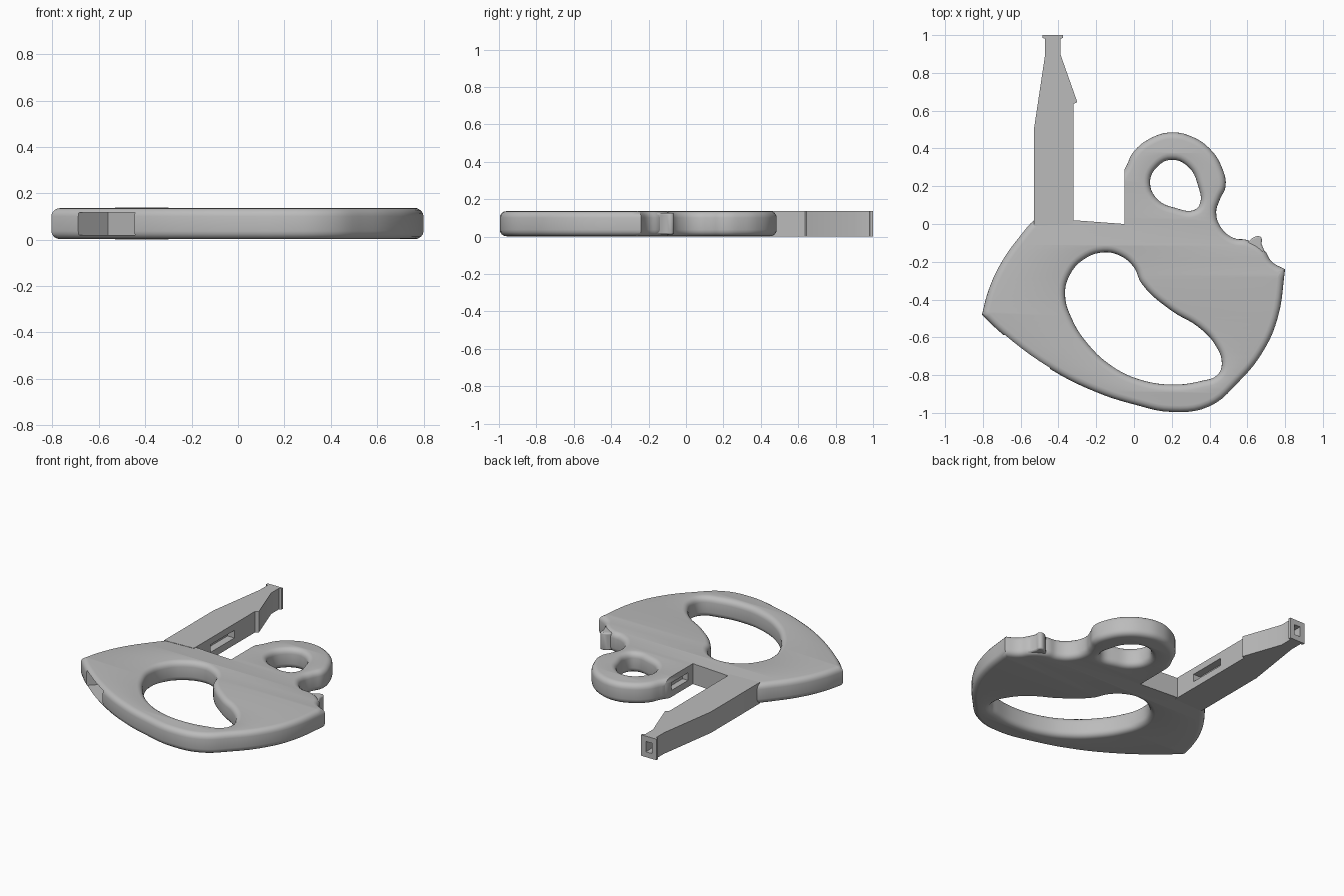
import bpy, bmesh, math
from mathutils import Matrix

if "Cube" in bpy.data.objects:
    bpy.data.objects.remove(bpy.data.objects["Cube"], do_unlink=True)

HEIGHT = 0.138
MID = HEIGHT / 2
ROUND = 0.035

grey = bpy.data.materials.new("matte grey")
grey.use_nodes = True
grey.diffuse_color = (0.5, 0.5, 0.5, 1)
grey.node_tree.nodes["Principled BSDF"].inputs["Base Color"].default_value = (0.5, 0.5, 0.5, 1)


def add_object(name, data):
    obj = bpy.data.objects.new(name, data)
    bpy.context.scene.collection.objects.link(obj)
    return obj


def bake(obj):
    """Replace an object's data with its evaluated, welded mesh."""
    bpy.context.view_layer.update()
    deps = bpy.context.evaluated_depsgraph_get()
    mesh = bpy.data.meshes.new_from_object(obj.evaluated_get(deps))
    name, place = obj.name, obj.matrix_world.copy()
    bpy.data.objects.remove(obj, do_unlink=True)
    bm = bmesh.new()
    bm.from_mesh(mesh)
    bmesh.ops.remove_doubles(bm, verts=bm.verts, dist=0.0002)
    bmesh.ops.recalc_face_normals(bm, faces=bm.faces)
    bm.to_mesh(mesh)
    bm.free()
    out = add_object(name, mesh)
    out.matrix_world = place
    return out


def prism(name, outline, z0, z1):
    bm = bmesh.new()
    face = bm.faces.new([bm.verts.new((x, y, z0)) for x, y in outline])
    top = bmesh.ops.extrude_face_region(bm, geom=[face])["geom"]
    bmesh.ops.translate(bm, vec=(0, 0, z1 - z0),
                        verts=[v for v in top if isinstance(v, bmesh.types.BMVert)])
    bmesh.ops.recalc_face_normals(bm, faces=bm.faces)
    mesh = bpy.data.meshes.new(name)
    bm.to_mesh(mesh)
    bm.free()
    return add_object(name, mesh)


def rect(x0, x1, y0, y1):
    return [(x0, y0), (x1, y0), (x1, y1), (x0, y1)]


def cut(obj, outline, z0, z1):
    cutter = prism("cutter", outline, z0, z1)
    cutter.hide_render = True
    mod = obj.modifiers.new("cut", "BOOLEAN")
    mod.operation, mod.solver, mod.object = "DIFFERENCE", "EXACT", cutter
    out = bake(obj)
    bpy.data.objects.remove(cutter, do_unlink=True)
    return out


def finish(obj, angle):
    obj.data.materials.clear()
    obj.data.materials.append(grey)
    bpy.ops.object.select_all(action="DESELECT")
    obj.select_set(True)
    bpy.context.view_layer.objects.active = obj
    bpy.ops.object.shade_smooth_by_angle(angle=math.radians(angle))


# Body silhouette, then the finger ring opening and the grip opening
body_edge = [(-.53, .02), (-.6, -.06), (-.7, -.2), (-.77, -.35), (-.805, -.48),
             (-.7, -.58), (-.44, -.77), (-.2, -.89), (0, -.955), (.2, -.995),
             (.4, -.965), (.55, -.84), (.68, -.68), (.76, -.5), (.8, -.24),
             (.73, -.2), (.69, -.14), (.6, -.085), (.53, -.075), (.465, -.025),
             (.435, .06), (.455, .13), (.485, .2), (.465, .3), (.4, .4),
             (.3, .465), (.2, .485), (.1, .46), (0, .385), (-.05, .29),
             (-.12, .2), (-.2, .1), (-.42, .1)]
ring_hole = [(.2, .34), (.12, .3), (.085, .22), (.125, .13), (.22, .085),
             (.32, .075), (.35, .11), (.34, .2), (.29, .3)]
grip_hole = [(-.16, -.15), (-.27, -.19), (-.34, -.27), (-.365, -.37), (-.33, -.5),
             (-.24, -.64), (-.12, -.75), (.02, -.82), (.2, -.85), (.36, -.83),
             (.44, -.8), (.465, -.74), (.43, -.64), (.34, -.545), (.2, -.46),
             (.04, -.315), (0, -.23), (-.07, -.17)]
corners = {(-.805, -.48), (.8, -.24)}

curve = bpy.data.curves.new("body", "CURVE")
curve.dimensions, curve.fill_mode = "2D", "BOTH"
curve.resolution_u = 5
curve.bevel_depth, curve.bevel_resolution = ROUND, 3
curve.offset = -ROUND
curve.extrude = MID - 0.002 - ROUND
for loop in (body_edge, ring_hole, grip_hole):
    spline = curve.splines.new("BEZIER")
    spline.bezier_points.add(len(loop) - 1)
    spline.use_cyclic_u = True
    for point, (x, y) in zip(spline.bezier_points, loop):
        point.co = (x, y, 0)
        kind = "VECTOR" if (x, y) in corners else "AUTO"
        point.handle_left_type = point.handle_right_type = kind
body = add_object("body", curve)
body.location.z = MID
body = bake(body)
body.data.transform(Matrix.Translation((0, 0, MID)))
body.matrix_world = Matrix.Identity(4)

# Square notch between barrel and ring, with a slot in the ring's wall
body = cut(body, [(-.32, .02), (-.05, 0), (-.05, .6), (-.32, .6)], -.1, .3)
body = cut(body, rect(-.1, -.01, .05, .22), .045, .095)

# Blind pocket in the lower edge of the handle
pocket = [(-.75, -.65), (-.5, -.85), (-.36, -.63), (-.56, -.46)]
body = cut(body, pocket, .02, .118)
finish(body, 40)

# Small spur at the rear
spur = prism("rear_spur", [(.6, -.1), (.625, -.075), (.65, -.063), (.67, -.066), (.678, -.08),
                           (.675, -.105), (.685, -.13), (.7, -.17), (.64, -.17)],
             .012, HEIGHT - .012)
bevel = spur.modifiers.new("soft edge", "BEVEL")
bevel.width, bevel.segments = .008, 2
finish(spur, 40)

# Flat-sided tapering barrel with a flared tip, side slot and bore
barrel = prism("barrel", [(-.53, -.01), (-.32, .0), (-.32, .635), (-.3, .645), (-.39, .9),
                          (-.39, .98), (-.375, .985), (-.375, 1), (-.485, 1), (-.485, .985),
                          (-.47, .98), (-.47, .9), (-.53, .5)], 0, HEIGHT)
barrel = cut(barrel, rect(-.37, -.2, .17, .42), .045, .095)
barrel = cut(barrel, rect(-.452, -.408, .88, 1.1), .035, .103)
finish(barrel, 25)
